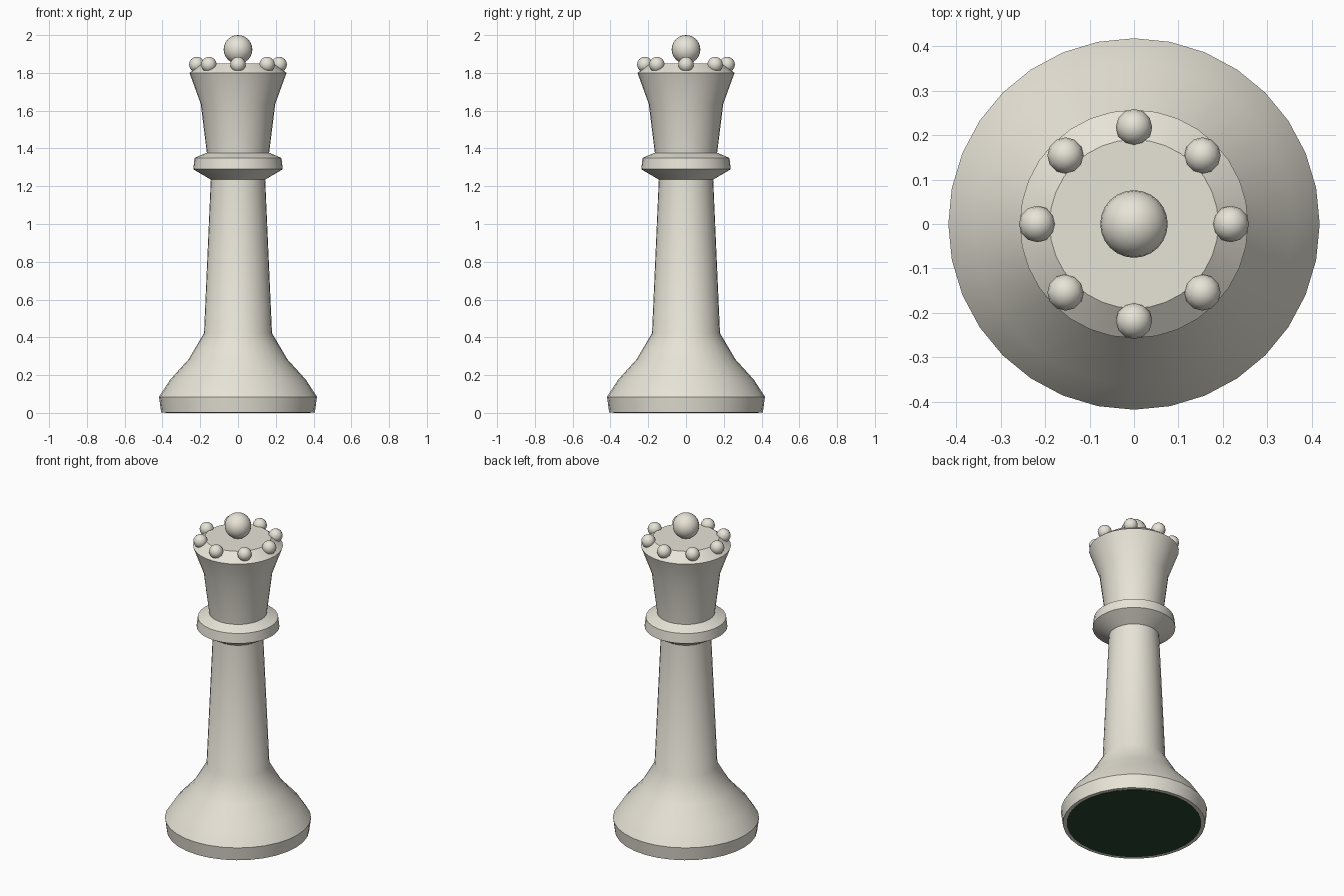
import bpy, bmesh
from math import sin, cos, pi, radians

if "Cube" in bpy.data.objects:
    bpy.data.objects.remove(bpy.data.objects["Cube"])


def material(name, colour):
    m = bpy.data.materials.new(name)
    m.diffuse_color = colour
    m.use_nodes = True
    m.node_tree.nodes["Principled BSDF"].inputs["Base Color"].default_value = m.diffuse_color
    return m


ivory = material("ivory", (0.80, 0.77, 0.68, 1))
green = material("felt_green", (0.02, 0.06, 0.03, 1))


def finish(ob, mat, angle):
    ob.data.materials.append(mat)
    bpy.ops.object.select_all(action='DESELECT')
    ob.select_set(True)
    bpy.context.view_layer.objects.active = ob
    bpy.ops.object.shade_smooth_by_angle(angle=radians(angle))


def lathe(name, profile, mat=ivory, sides=32, angle=30):
    """Turn a bottom-to-top (radius, z) profile into a capped solid."""
    bm = bmesh.new()
    rings = [[bm.verts.new((r * cos(2 * pi * i / sides), r * sin(2 * pi * i / sides), z))
              for i in range(sides)] for r, z in profile]
    for a, b in zip(rings, rings[1:]):
        for i in range(sides):
            j = (i + 1) % sides
            bm.faces.new((a[i], a[j], b[j], b[i]))
    bm.faces.new(rings[0][::-1])
    bm.faces.new(rings[-1])
    me = bpy.data.meshes.new(name)
    bm.to_mesh(me)
    bm.free()
    ob = bpy.data.objects.new(name, me)
    bpy.context.collection.objects.link(ob)
    finish(ob, mat, angle)


def ball(name, radius, location, segments, rings):
    bpy.ops.mesh.primitive_uv_sphere_add(radius=radius, location=location,
                                         segments=segments, ring_count=rings)
    ob = bpy.context.object
    ob.name = name
    finish(ob, ivory, 60)


# Felt pad under the base
lathe("felt_pad", [(0.385, 0), (0.385, 0.01)], green)

# Turned body: base, flared foot, stem, collar and crown
lathe("body", [
    (0.407, 0.002), (0.418, 0.085), (0.36, 0.175), (0.262, 0.283), (0.18, 0.422),
    (0.144, 1.235), (0.237, 1.29), (0.23, 1.35), (0.165, 1.377),
    (0.197, 1.635), (0.257, 1.80), (0.19, 1.85)])

# Ring of beads around the crown
for k in range(8):
    a = k * pi / 4
    ball(f"crown_bead_{k + 1}", 0.041, (0.218 * cos(a), 0.218 * sin(a), 1.844), 12, 8)

# Finial ball
ball("finial", 0.076, (0, 0, 1.924), 24, 12)
